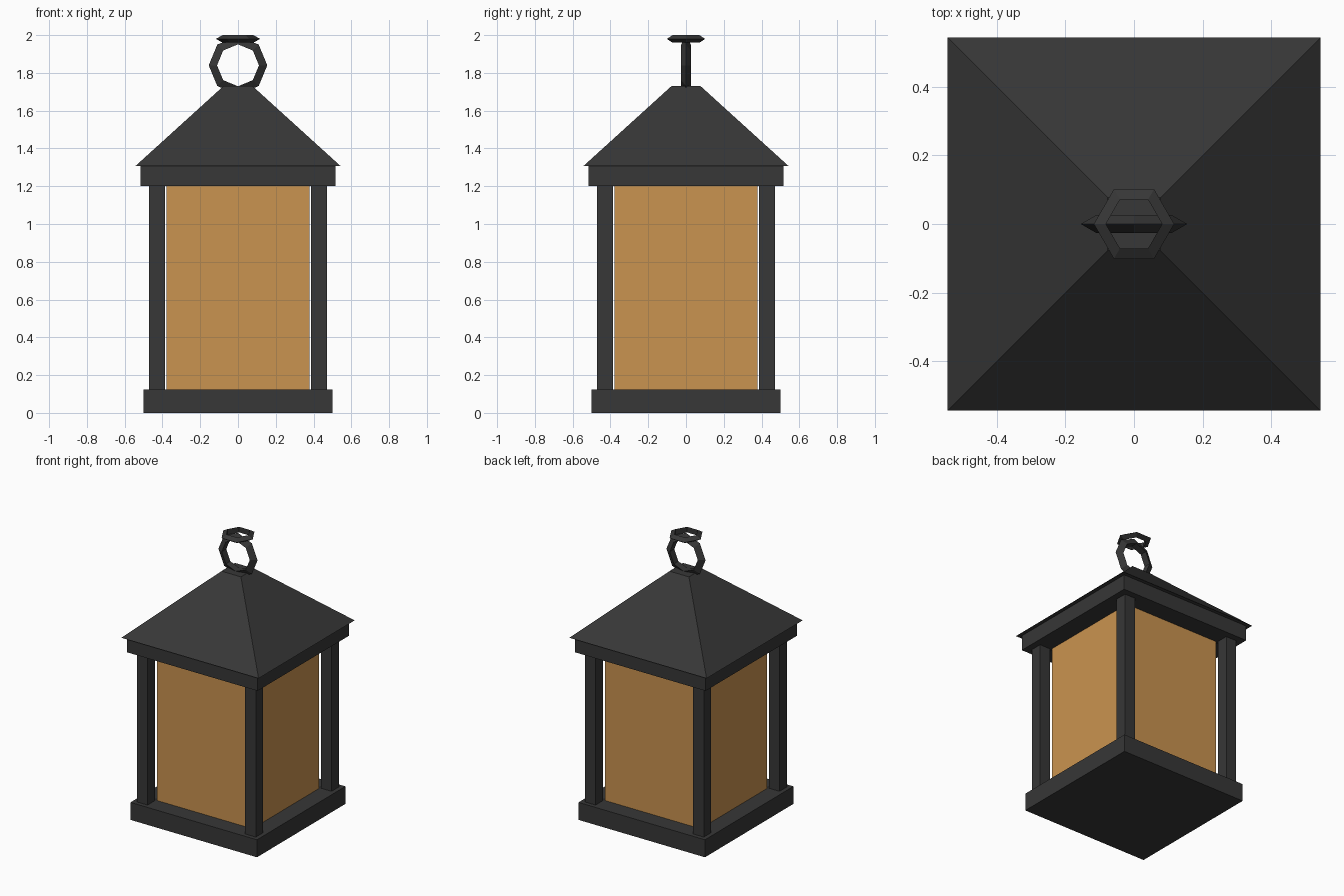
import bpy, bmesh, math
from mathutils import Matrix

if "Cube" in bpy.data.objects:
    bpy.data.objects.remove(bpy.data.objects["Cube"])


def material(name, rgb):
    m = bpy.data.materials.new(name)
    m.diffuse_color = (*rgb, 1.0)
    m.use_nodes = True
    m.node_tree.nodes["Principled BSDF"].inputs["Base Color"].default_value = m.diffuse_color
    return m


iron = material("dark_iron", (0.038, 0.038, 0.038))
amber = material("amber_glass", (0.59, 0.292, 0.079))


def finish(bm, name, mat):
    bmesh.ops.recalc_face_normals(bm, faces=bm.faces[:])
    me = bpy.data.meshes.new(name)
    bm.to_mesh(me)
    bm.free()
    me.materials.append(mat)
    ob = bpy.data.objects.new(name, me)
    bpy.context.collection.objects.link(ob)
    return ob


def frustum(name, bottom, top, z0, z1, mat, x=0.0, y=0.0):
    """Square block with separate bottom and top half-widths."""
    bm = bmesh.new()
    bmesh.ops.create_cube(bm, size=2.0)
    for v in bm.verts:
        half, z = (top, z1) if v.co.z > 0 else (bottom, z0)
        v.co = (x + v.co.x * half, y + v.co.y * half, z)
    return finish(bm, name, mat)


def ring(name, outer, inner, half_width, sides, z, upright=False):
    """Faceted ring with a triangular section, sharp edge outwards."""
    bm = bmesh.new()
    section = [(outer, 0), (inner, half_width), (inner, -half_width)]
    loops = []
    for i in range(sides):
        a = 2 * math.pi * i / sides
        loops.append([bm.verts.new((r * math.cos(a), r * math.sin(a), h))
                      for r, h in section])
    for i in range(sides):
        p, q = loops[i], loops[(i + 1) % sides]
        for j in range(3):
            k = (j + 1) % 3
            bm.faces.new((p[j], q[j], q[k], p[k]))
    if upright:
        bm.transform(Matrix.Rotation(math.pi / 2, 4, 'X'))
    bm.transform(Matrix.Translation((0, 0, z)))
    return finish(bm, name, iron)


# Base, glass body and top frame
frustum("base", 0.5, 0.5, 0.0, 0.125, iron)
frustum("glass", 0.378, 0.378, 0.125, 1.2, amber)
frustum("top_frame", 0.516, 0.516, 1.2, 1.307, iron)

# Corner posts
for sx, side in ((-1, "left"), (1, "right")):
    for sy, end in ((-1, "front"), (1, "back")):
        frustum(f"post_{end}_{side}", 0.042, 0.042, 0.125, 1.2, iron,
                sx * 0.428, sy * 0.428)

# Sloped roof with a small flat top
frustum("roof", 0.543, 0.077, 1.307, 1.73, iron)

# Hanging ring and the flat ring above it
ring("hanging_ring", 0.155, 0.111, 0.0255, 8, 1.84, upright=True)
ring("top_ring", 0.117, 0.082, 0.02, 6, 1.98)
